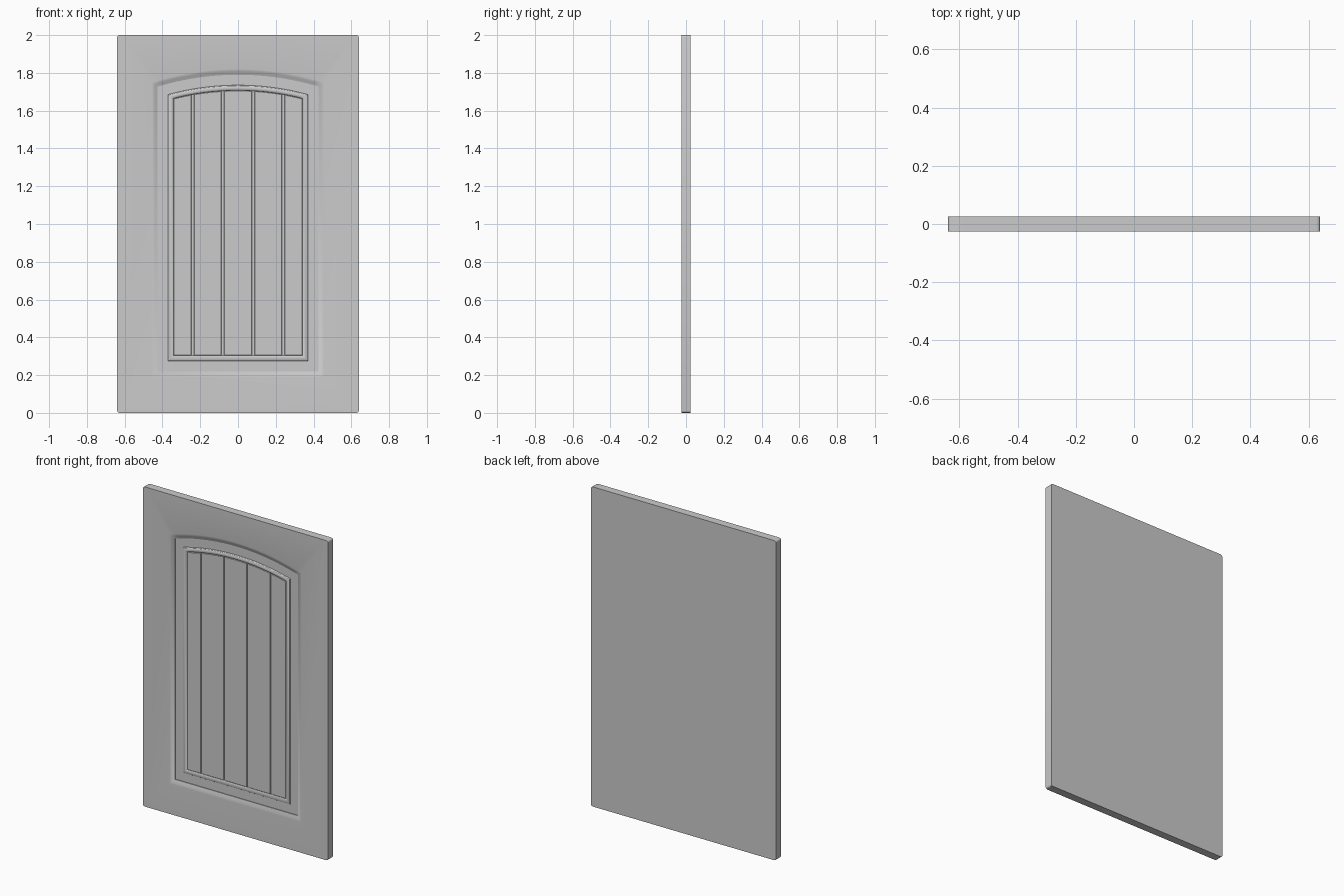
import bpy, bmesh, math

if "Cube" in bpy.data.objects:
    bpy.data.objects.remove(bpy.data.objects["Cube"])

FRONT = -0.025
BACK = 0.025
HALF_W, HEIGHT = 0.64, 2.0
SEG = 24


def arch_z(x, inset):
    """Height of the concentric arched outline at x."""
    r = 1.5 - inset
    return 1.82 - 1.5 + math.sqrt(r * r - x * x)


def arched_loop(x0, x1, bottom, inset, y, seg=SEG):
    """Closed outline: flat bottom and sides, arched top."""
    xs = [x1 + (x0 - x1) * i / seg for i in range(seg + 1)]
    return [(x0, y, bottom), (x1, y, bottom)] + [(x, y, arch_z(x, inset)) for x in xs]


def slab_loop(y):
    xs = [HALF_W - 2 * HALF_W * i / SEG for i in range(SEG + 1)]
    return [(-HALF_W, y, 0), (HALF_W, y, 0)] + [(x, y, HEIGHT) for x in xs]


def loft(bm, loops):
    """Skin a list of matching outlines and cap both ends."""
    rings = [[bm.verts.new(p) for p in loop] for loop in loops]
    for a, b in zip(rings, rings[1:]):
        n = len(a)
        for i in range(n):
            j = (i + 1) % n
            bm.faces.new((a[i], a[j], b[j], b[i]))
    bm.faces.new(rings[0][::-1])
    bm.faces.new(rings[-1])
    return rings


def finish(bm, name):
    bmesh.ops.recalc_face_normals(bm, faces=bm.faces)
    mesh = bpy.data.meshes.new(name)
    bm.to_mesh(mesh)
    bm.free()
    ob = bpy.data.objects.new(name, mesh)
    bpy.context.collection.objects.link(ob)
    bpy.ops.object.select_all(action='DESELECT')
    ob.select_set(True)
    bpy.context.view_layer.objects.active = ob
    bpy.ops.object.shade_smooth_by_angle(angle=math.radians(30))
    return ob


# Door slab with moulded recess: (inset, depth) steps of the moulding profile
profile = [(0, 0), (0.006, 0.001), (0.014, 0.004), (0.022, 0.008), (0.030, 0.011),
           (0.030, 0.015), (0.085, 0.015),
           (0.088, 0.010), (0.094, 0.007), (0.102, 0.006), (0.109, 0.008),
           (0.113, 0.012), (0.114, 0.016)]
loops = [slab_loop(BACK), slab_loop(FRONT)]
for d, depth in profile:
    loops.append(arched_loop(-0.455 + d, 0.455 - d, 0.19 + d, d, FRONT + depth))
bm = bmesh.new()
loft(bm, loops)
# Soften the four slab corners
corners = [e for e in bm.edges
           if all(abs(abs(v.co.x) - HALF_W) < 1e-5 for v in e.verts)
           and abs(e.verts[0].co.y - e.verts[1].co.y) > 0.04]
bmesh.ops.bevel(bm, geom=corners, offset=0.012, offset_type='OFFSET',
                segments=3, profile=0.5, affect='EDGES')
finish(bm, "door_slab")

# Five vertical planks filling the arched panel, with slots between them
joints = [-0.348, -0.24, -0.08, 0.08, 0.24, 0.348]
GAP, CHAMFER = 0.007, 0.002
for i, (a, b) in enumerate(zip(joints, joints[1:])):
    x0, x1 = a + GAP, b - GAP
    bm = bmesh.new()
    loft(bm, [arched_loop(x0, x1, 0.304, 0.114, FRONT + 0.018, 8),
              arched_loop(x0, x1, 0.304, 0.114, FRONT + 0.012, 8),
              arched_loop(x0 + CHAMFER, x1 - CHAMFER, 0.304 + CHAMFER,
                          0.114 + CHAMFER, FRONT + 0.010, 8)])
    finish(bm, f"panel_plank_{i + 1}")
